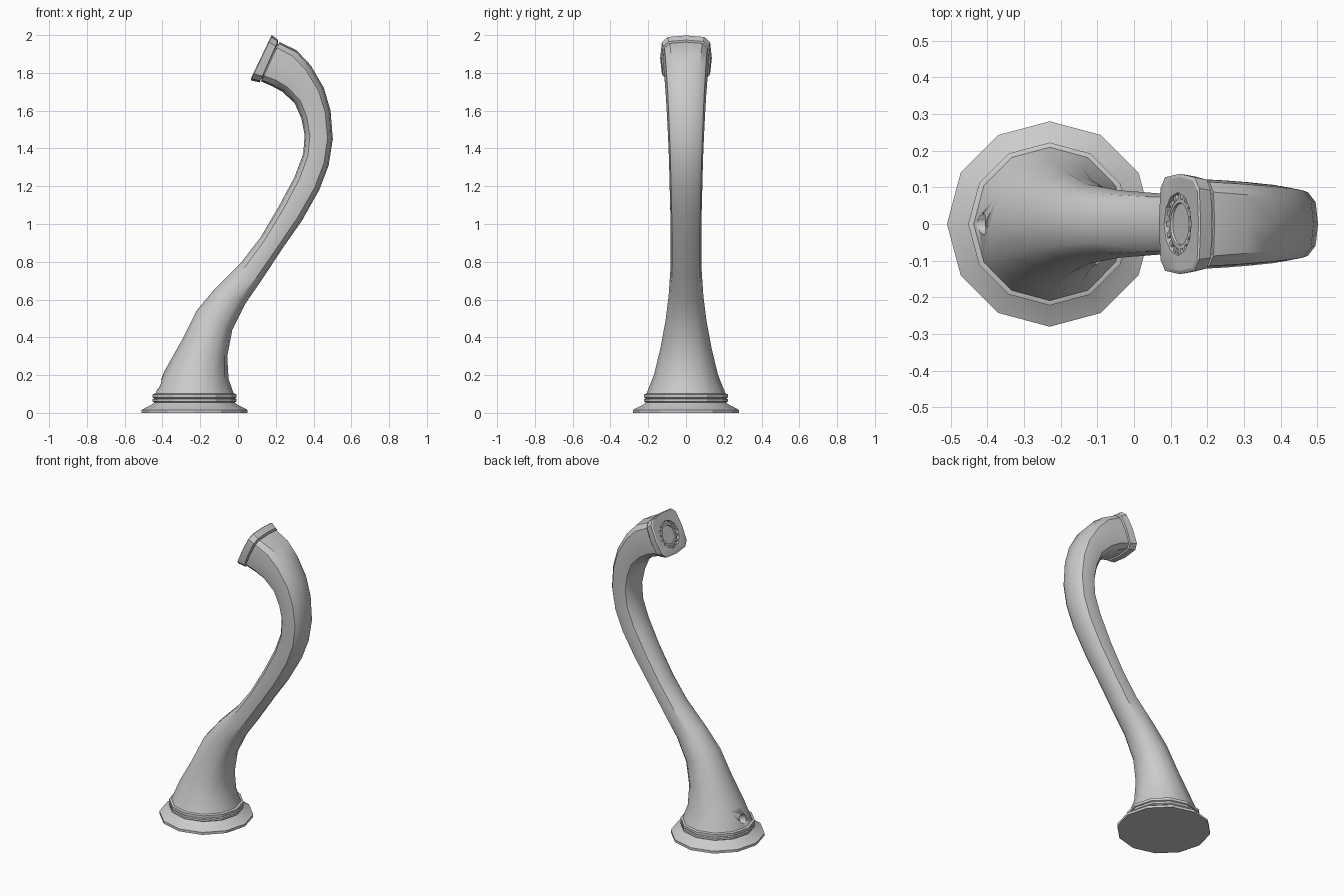
import bpy, bmesh, math
from mathutils import Vector, Matrix

if "Cube" in bpy.data.objects:
    bpy.data.objects.remove(bpy.data.objects["Cube"])

metal = bpy.data.materials.new("satin grey")
metal.use_nodes = True
GREY = (0.6, 0.6, 0.6, 1)
metal.diffuse_color = GREY
metal.node_tree.nodes["Principled BSDF"].inputs["Base Color"].default_value = GREY


def finish(name, bm, angle=35):
    bmesh.ops.recalc_face_normals(bm, faces=bm.faces)
    me = bpy.data.meshes.new(name)
    bm.to_mesh(me)
    bm.free()
    me.materials.append(metal)
    ob = bpy.data.objects.new(name, me)
    bpy.context.collection.objects.link(ob)
    bpy.ops.object.select_all(action="DESELECT")
    ob.select_set(True)
    bpy.context.view_layer.objects.active = ob
    bpy.ops.object.shade_smooth_by_angle(angle=math.radians(angle))
    return ob


def power(v, p):
    return math.copysign(abs(v) ** (2 / p), v) if abs(v) > 1e-6 else 0.0


def loft(name, rings, sides=12, angle=35):
    """Closed skin through rings (ax, az, bx, bz, half width, squareness)."""
    bm = bmesh.new()
    loops = []
    for ax, az, bx, bz, w, p in rings:
        mid = Vector((ax + bx, 0, az + bz)) / 2
        arm = Vector((bx - ax, 0, bz - az)) / 2
        loop = []
        for i in range(sides):
            t = math.tau * i / sides
            loop.append(bm.verts.new(mid + arm * power(math.cos(t), p)
                                     + Vector((0, w * power(math.sin(t), p), 0))))
        loops.append(loop)
    for lo, hi in zip(loops, loops[1:]):
        for i in range(sides):
            j = (i + 1) % sides
            bm.faces.new((lo[i], lo[j], hi[j], hi[i]))
    bm.faces.new(loops[0])
    bm.faces.new(loops[-1])
    return finish(name, bm, angle)


# Base flange and grooved collar: (radius, height)
BASE_X = -0.23
profile = [(0.28, 0), (0.28, 0.016), (0.225, 0.045), (0.213, 0.055), (0.222, 0.06),
           (0.222, 0.073), (0.214, 0.077), (0.222, 0.081), (0.222, 0.098), (0.212, 0.102)]
loft("base_flange", [(BASE_X - r, z, BASE_X + r, z, r, 2) for r, z in profile], angle=25)

# Curved spout, round at the foot and squarer towards the outlet
spout = loft("spout", [
    (-.44, .095, -.02, .095, .212, 2), (-.39, .22, -.05, .18, .170, 2),
    (-.30, .38, -.057, .30, .136, 2.1), (-.22, .54, -.03, .44, .108, 2.2),
    (-.12, .66, .04, .58, .092, 2.3), (.02, .80, .13, .71, .083, 2.5),
    (.12, .93, .235, .87, .081, 2.7), (.22, 1.10, .34, 1.02, .083, 2.8),
    (.30, 1.25, .43, 1.18, .087, 3), (.345, 1.37, .48, 1.31, .090, 3),
    (.353, 1.47, .502, 1.45, .095, 3), (.335, 1.56, .49, 1.60, .101, 3),
    (.30, 1.64, .455, 1.72, .107, 3), (.235, 1.70, .385, 1.84, .114, 3.2),
    (.18, 1.73, .31, 1.92, .119, 3.5), (.122, 1.755, .22, 1.963, .123, 4)])

# Small set-screw hole low on the foot
bm = bmesh.new()
bmesh.ops.create_cone(bm, cap_ends=True, segments=16, radius1=.029, radius2=.029, depth=.12,
                      matrix=Matrix.Translation((-.42, 0, .152)) @ Matrix.Rotation(math.radians(-68), 4, "Y"))
cutter = finish("hole_cutter", bm)
cutter.hide_render = True
cut = spout.modifiers.new("hole", "BOOLEAN")
cut.object = cutter
cut.solver = "EXACT"
bpy.context.view_layer.objects.active = spout
bpy.ops.object.modifier_apply(modifier="hole")
bpy.data.objects.remove(cutter)

# Outlet frame: centre of the face, direction up the face and outward
centre = Vector((.119, 0, 1.872))
up = Vector((.431, 0, .902))
out = Vector((-.902, 0, .431))


def round_ring(radius, depth):
    c = centre + out * depth
    a, b = c - up * radius, c + up * radius
    return (a.x, a.z, b.x, b.z, radius, 2)


# Outlet head with a neck groove and a round recess
loft("outlet_head", [
    (.135, 1.77, .222, 1.95, .112, 4), (.122, 1.765, .210, 1.955, .115, 4),
    (.115, 1.75, .213, 1.974, .130, 4), (.068, 1.760, .182, 1.998, .137, 4),
    (.072, 1.778, .176, 1.996, .128, 4),
    round_ring(.086, 0), round_ring(.084, -.022)], angle=25)

# Round outlet insert
loft("outlet_insert", [round_ring(.068, -.024), round_ring(.068, -.006),
                       round_ring(.058, -.006), round_ring(.056, -.012)], sides=24)

# Teeth around the insert
bm = bmesh.new()
basis = Matrix((up, Vector((0, 1, 0)), out)).transposed().to_4x4()
for i in range(16):
    place = (Matrix.Translation(centre) @ basis @ Matrix.Rotation(math.tau * i / 16, 4, "Z")
             @ Matrix.Translation((.074, 0, -.014)) @ Matrix.Diagonal((.016, .014, .018, 1)))
    bmesh.ops.create_cube(bm, size=1, matrix=place)
finish("outlet_teeth", bm)
